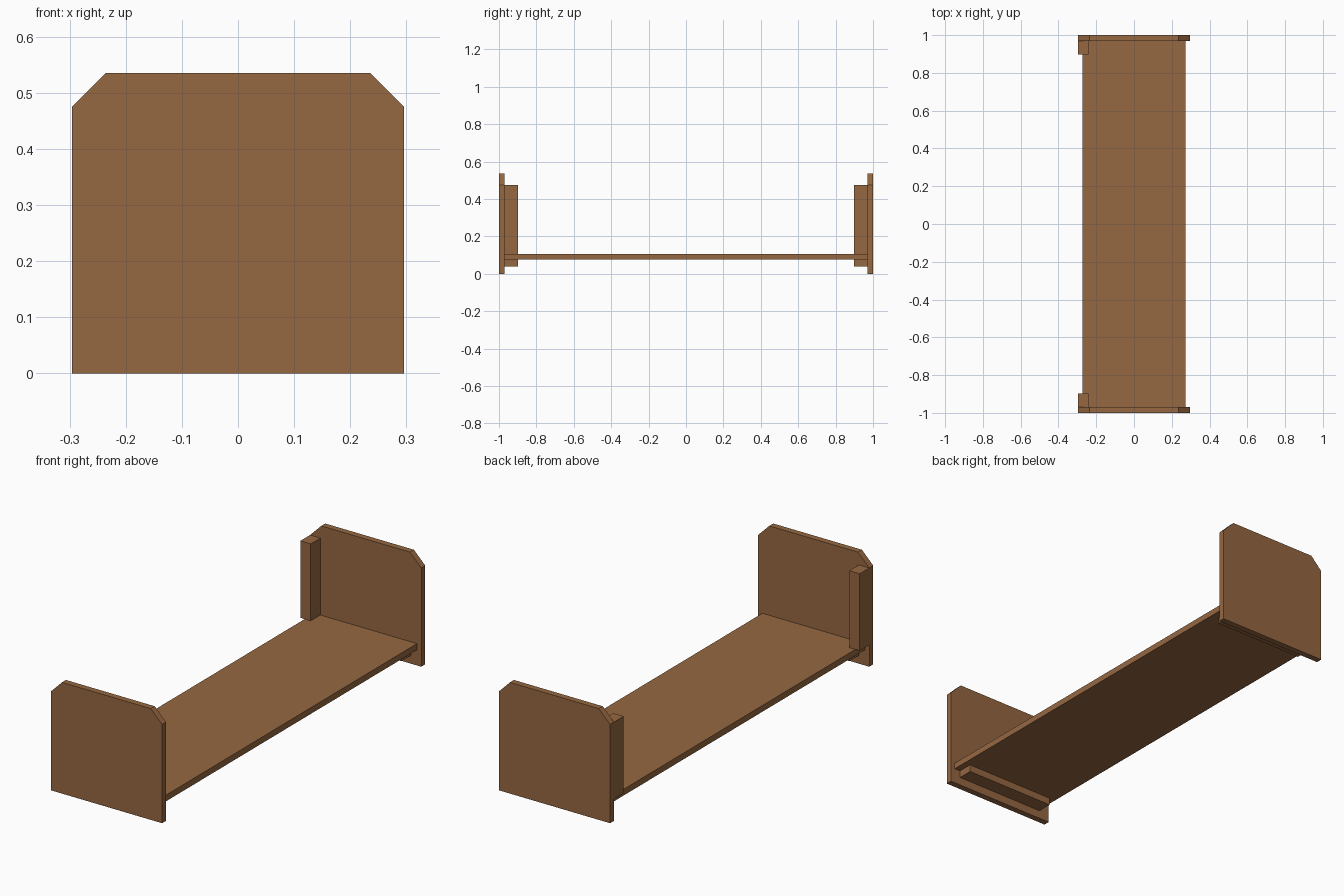
import bpy, bmesh

if "Cube" in bpy.data.objects:
    bpy.data.objects.remove(bpy.data.objects["Cube"])

wood = bpy.data.materials.new("warm_brown_wood")
wood.diffuse_color = (0.30, 0.137, 0.053, 1)
wood.use_nodes = True
wood.node_tree.nodes["Principled BSDF"].inputs["Base Color"].default_value = wood.diffuse_color


def finish(bm, name):
    bmesh.ops.recalc_face_normals(bm, faces=bm.faces)
    mesh = bpy.data.meshes.new(name)
    bm.to_mesh(mesh)
    bm.free()
    mesh.materials.append(wood)
    ob = bpy.data.objects.new(name, mesh)
    bpy.context.collection.objects.link(ob)
    return ob


def extrude_profile(name, profile, y0, y1):
    """Solid from an x/z outline, extruded along y."""
    bm = bmesh.new()
    face = bm.faces.new([bm.verts.new((x, y0, z)) for x, z in profile])
    ext = bmesh.ops.extrude_face_region(bm, geom=[face])
    verts = [v for v in ext["geom"] if isinstance(v, bmesh.types.BMVert)]
    bmesh.ops.translate(bm, verts=verts, vec=(0, y1 - y0, 0))
    return finish(bm, name)


def box(name, x0, x1, y0, y1, z0, z1):
    return extrude_profile(name, [(x0, z0), (x1, z0), (x1, z1), (x0, z1)], y0, y1)


W, H, CH = 0.296, 0.535, 0.06      # panel half width, height, corner chamfer
INNER, POST = 0.97, 0.897          # panel inner face, post/cleat inner face
BOTTOM, TOP = 0.075, 0.105         # shelf board heights

# Shelf board
box("shelf_board", -0.273, 0.273, -INNER, INNER, BOTTOM, TOP)

panel = [(-W, 0), (W, 0), (W, H - CH), (W - CH, H),
         (-W + CH, H), (-W, H - CH)]
for side, s in (("front", -1), ("back", 1)):
    # End panel with clipped top corners
    extrude_profile(side + "_end_panel", panel, s * INNER, s * 1.0)
    # Upright post standing on the shelf at the left edge
    box(side + "_corner_post", -W, -0.241, s * POST, s * INNER, TOP, H - CH)
    # Support cleat under the shelf
    box(side + "_support_cleat", -0.241, 0.241, s * POST, s * INNER, 0.04, BOTTOM)
